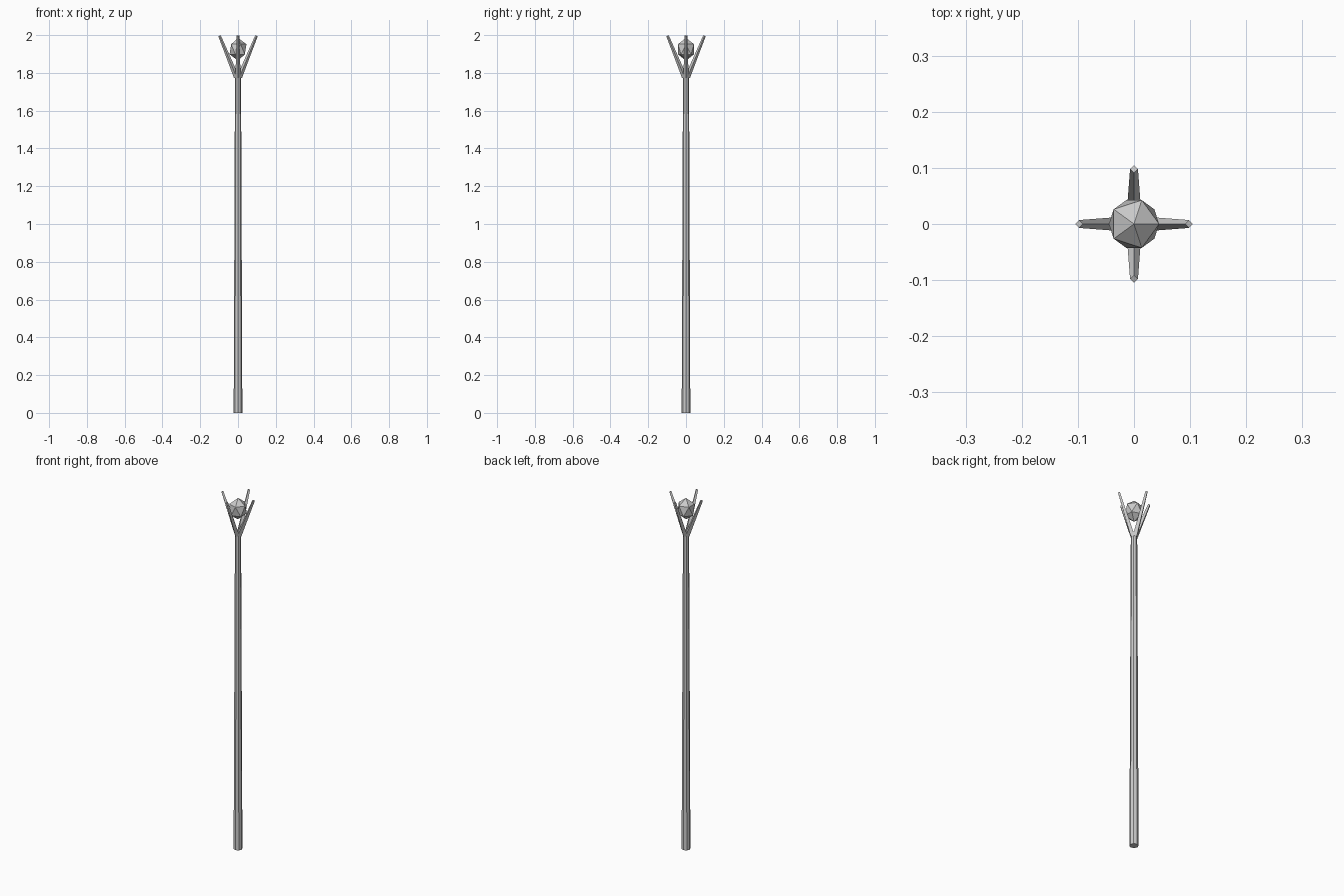
import bpy, math
from mathutils import Vector

if "Cube" in bpy.data.objects:
    bpy.data.objects.remove(bpy.data.objects["Cube"])


def tapered_rod(name, a, b, r1, r2, sides, turn=0.0):
    a, b = Vector(a), Vector(b)
    bpy.ops.mesh.primitive_cone_add(vertices=sides, radius1=r1, radius2=r2,
                                    depth=(b - a).length)
    o = bpy.context.object
    o.name = name
    axis = (b - a).to_track_quat('Z', 'Y').to_matrix().to_4x4()
    axis.translation = (a + b) / 2
    for v in o.data.vertices:
        c, s = math.cos(turn), math.sin(turn)
        x, y, z = v.co
        v.co = axis @ Vector((c * x - s * y, s * x + c * y, z))
    o.location = (0, 0, 0)
    return o


# Shaft
tapered_rod("shaft", (0, 0, 0), (0, 0, 1.8), 0.023, 0.016, 8)

# Four prongs flaring outward around the gem
for i in range(4):
    t = i * math.pi / 2
    c, s = math.cos(t), math.sin(t)
    tapered_rod("prong_%d" % (i + 1), (0.008 * c, 0.008 * s, 1.778),
                (0.098 * c, 0.098 * s, 1.997), 0.014, 0.007, 4)

# Faceted gem
bpy.ops.mesh.primitive_ico_sphere_add(subdivisions=1, radius=0.05,
                                      location=(0, 0, 1.925), scale=(1, 1, 1.2))
bpy.context.object.name = "gem"
